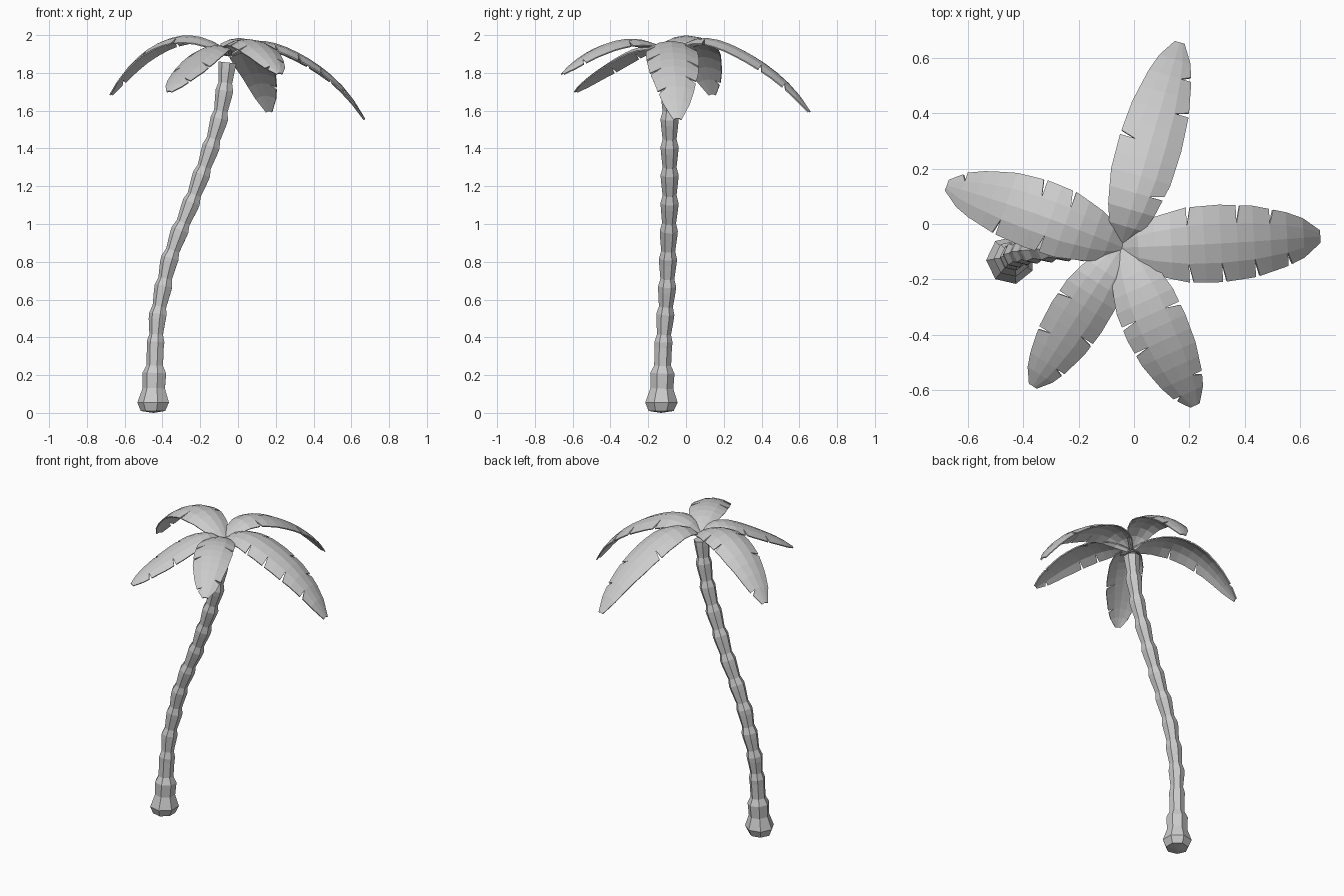
import bpy, bmesh, math
from mathutils import Vector

cube = bpy.data.objects.get("Cube")
if cube:
    bpy.data.objects.remove(cube)

GREY = (0.6, 0.6, 0.6, 1)
grey = bpy.data.materials.new("plain_grey")
grey.use_nodes = True
grey.diffuse_color = GREY
grey.node_tree.nodes["Principled BSDF"].inputs["Base Color"].default_value = GREY


def finish(bm, name):
    bmesh.ops.recalc_face_normals(bm, faces=bm.faces)
    mesh = bpy.data.meshes.new(name)
    bm.to_mesh(mesh)
    bm.free()
    mesh.materials.append(grey)
    obj = bpy.data.objects.new(name, mesh)
    bpy.context.collection.objects.link(obj)
    return obj


def lookup(table, x):
    """Linear interpolation in a list of (x, value) pairs."""
    for (x0, v0), (x1, v1) in zip(table, table[1:]):
        if x <= x1:
            return v0 + (v1 - v0) * (x - x0) / (x1 - x0)
    return table[-1][1]


def smooth_height(values, t):
    """Polynomial through evenly spaced heights."""
    n = len(values) - 1
    total = 0
    for i, v in enumerate(values):
        for j in range(n + 1):
            if j != i:
                v *= (t * n - j) / (i - j)
        total += v
    return total


# Trunk: swollen rings along a leaning path
LEAN_X = [(0, -.447), (.36, -.435), (.51, -.425), (.66, -.395), (.8, -.365), (.95, -.312),
          (1.1, -.25), (1.25, -.195), (1.4, -.143), (1.55, -.098), (1.7, -.07), (1.87, -.052)]
LEAN_Y = [(0, -.132), (.36, -.12), (.66, -.1), (1.1, -.087), (1.87, -.087)]
SIDES = 7


def trunk_centre(z):
    return Vector((lookup(LEAN_X, z), lookup(LEAN_Y, z), z))


def build_trunk():
    rings = [(.01, .068), (.055, .088), (.13, .062), (.21, .066), (.25, .046)]
    for k in range(11):
        node = .36 + .148 * k
        rings += [(node - .015, .047), (node + .015, .049)]
        if k < 10:
            rings.append((node + .055, .038))
    bm = bmesh.new()
    loops = []
    for z, radius in rings:
        tangent = trunk_centre(min(z + .08, 1.87)) - trunk_centre(max(z - .08, 0))
        if z < .1:
            tangent = Vector((0, 0, 1))
        turn = Vector((0, 0, 1)).rotation_difference(tangent)
        loop = []
        for i in range(SIDES):
            a = math.tau * (i + .5) / SIDES
            offset = Vector((math.cos(a), math.sin(a), 0)) * radius
            loop.append(bm.verts.new(trunk_centre(z) + turn @ offset))
        loops.append(loop)
    for low, high in zip(loops, loops[1:]):
        for i in range(SIDES):
            j = (i + 1) % SIDES
            bm.faces.new((low[i], low[j], high[j], high[i]))
    bm.faces.new(loops[-1])
    foot = bm.verts.new(trunk_centre(0))
    for i in range(SIDES):
        bm.faces.new((foot, loops[0][(i + 1) % SIDES], loops[0][i]))
    finish(bm, "trunk")


# Fronds: arched, drooping blades with slits torn into the edges
WIDTH = [(0, .18), (.08, .55), (.17, .76), (.33, .97), (.5, 1), (.67, .92),
         (.83, .7), (.92, .5), (1, .16)]
ACROSS = (-1, -.5, 0, .5, 1)
STEPS = 12


def build_frond(name, root, tip, bow, half_width, heights, left_slits, right_slits):
    root, tip = Vector(root), Vector(tip)
    along = (tip - root).normalized()
    side = Vector((-along.y, along.x))
    bm = bmesh.new()

    def point(t, u):
        w = half_width * lookup(WIDTH, min(t, 1))
        p = root.lerp(tip, t) + side * (u * w + bow * math.sin(math.pi * t))
        z = smooth_height(heights, t) - .3 * w * u * u
        return bm.verts.new((p.x, p.y, z))

    rows = [[point(i / STEPS, u) for u in ACROSS] for i in range(STEPS + 1)]
    starts = [row[:] for row in rows]
    # A slit gives the blade segments on either side separate edge corners
    for slits, column in ((right_slits, 0), (left_slits, -1)):
        for i in slits:
            starts[i][column] = point((i + .25) / STEPS, ACROSS[column])
    for i in range(STEPS):
        for c in range(len(ACROSS) - 1):
            a, b = starts[i][c], starts[i][c + 1]
            d, e = rows[i + 1][c], rows[i + 1][c + 1]
            if (i + c) % 2:
                bm.faces.new((a, b, e))
                bm.faces.new((a, e, d))
            else:
                bm.faces.new((a, b, d))
                bm.faces.new((b, e, d))
    obj = finish(bm, name)
    shell = obj.modifiers.new("thickness", "SOLIDIFY")
    shell.thickness = .007


build_trunk()
build_frond("right_frond", (-.04, -.085), (-.675, .14), -.01, .128,
            (1.9, 1.99, 1.985, 1.89, 1.69), (5, 8), (4, 6, 11))
build_frond("back_frond", (-.045, -.07), (.165, .655), 0, .115,
            (1.9, 1.985, 1.925, 1.805, 1.6), (6,), (3, 8, 10))
build_frond("left_frond", (-.045, -.085), (.672, -.045), -.005, .14,
            (1.9, 1.97, 1.91, 1.79, 1.56), (4, 7, 9), (4, 6, 8, 10))
build_frond("front_left_frond", (-.04, -.085), (.22, -.655), -.01, .115,
            (1.9, 1.975, 1.97, 1.91, 1.8), (5, 10), (5, 7, 11))
build_frond("front_right_frond", (-.05, -.09), (-.365, -.585), 0, .105,
            (1.9, 1.945, 1.89, 1.81, 1.705), (7, 10), (5, 8))
